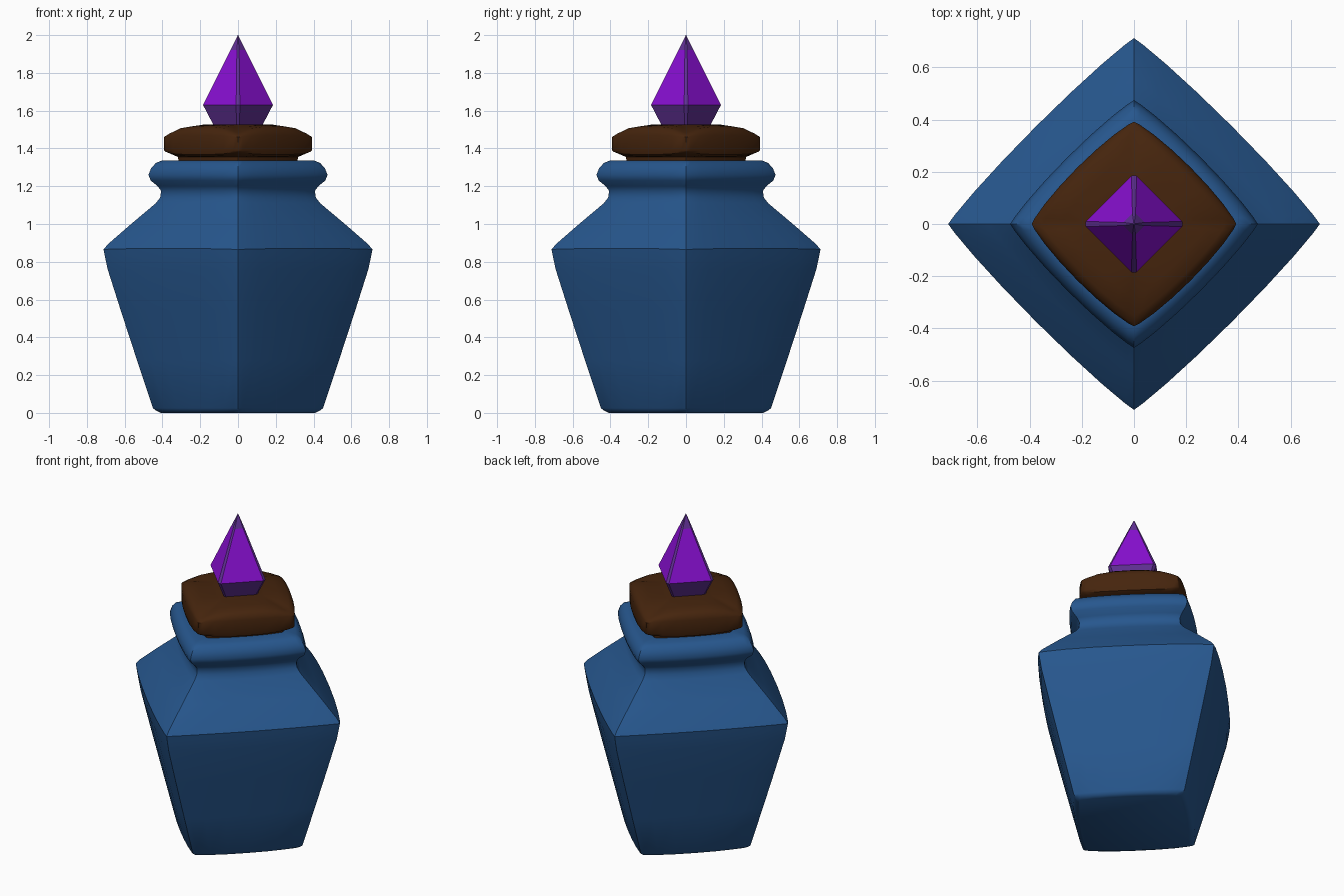
import bpy, bmesh, math

if "Cube" in bpy.data.objects:
    bpy.data.objects.remove(bpy.data.objects["Cube"])


def material(name, rgb):
    m = bpy.data.materials.new(name)
    m.diffuse_color = (*rgb, 1.0)
    m.use_nodes = True
    m.node_tree.nodes["Principled BSDF"].inputs["Base Color"].default_value = m.diffuse_color
    return m


blue = material("blue_glass", (0.02, 0.095, 0.27))
brown = material("brown_cork", (0.06, 0.018, 0.004))
purple = material("bright_purple", (0.25, 0.005, 0.65))
muted = material("muted_purple", (0.12, 0.03, 0.30))


def diamond_ring(r, z, p, drop, n=32):
    """Rounded diamond; corners are shifted down by drop."""
    pts = []
    for i in range(n):
        a = 2 * math.pi * i / n
        c, s = math.cos(a), math.sin(a)
        x = r * math.copysign(abs(c) ** (2 / p), c)
        y = r * math.copysign(abs(s) ** (2 / p), s)
        pts.append((x, y, z - drop * math.cos(2 * a) ** 4))
    return pts


def crystal_ring(r, z, w):
    """Square with a narrow flat along each corner."""
    pts = []
    for k in range(4):
        c, s = round(math.cos(k * math.pi / 2)), round(math.sin(k * math.pi / 2))
        for t in (-w, w):
            pts.append((r * c - t * s, r * s + t * c, z))
    return pts


def loft(name, rings, mats):
    bm = bmesh.new()
    loops = [[bm.verts.new(p) for p in ring] for ring in rings]
    n = len(loops[0])
    for a, b in zip(loops, loops[1:]):
        for i in range(n):
            j = (i + 1) % n
            bm.faces.new((a[i], a[j], b[j], b[i]))
    bm.faces.new(loops[0][::-1])
    bm.faces.new(loops[-1])
    bmesh.ops.recalc_face_normals(bm, faces=bm.faces)
    me = bpy.data.meshes.new(name)
    bm.to_mesh(me)
    bm.free()
    ob = bpy.data.objects.new(name, me)
    bpy.context.collection.objects.link(ob)
    for m in mats:
        me.materials.append(m)
    return ob


def smooth(ob, degrees):
    bpy.ops.object.select_all(action='DESELECT')
    ob.select_set(True)
    bpy.context.view_layer.objects.active = ob
    bpy.ops.object.shade_smooth_by_angle(angle=math.radians(degrees))


# Bottle: radius to corner, height, roundness, corner drop
body = [(0.41, 0.0, 1.10, 0), (0.435, 0.008, 1.10, -0.005), (0.45, 0.025, 1.09, 0),
        (0.535, 0.28, 1.08, 0), (0.62, 0.54, 1.08, 0), (0.69, 0.76, 1.08, 0),
        (0.705, 0.83, 1.08, 0), (0.712, 0.87, 1.08, 0.005), (0.69, 0.892, 1.08, 0),
        (0.56, 1.005, 1.09, 0), (0.435, 1.11, 1.11, 0), (0.412, 1.14, 1.12, 0),
        (0.407, 1.175, 1.12, 0), (0.425, 1.2, 1.12, 0), (0.462, 1.23, 1.12, 0),
        (0.474, 1.26, 1.12, 0), (0.46, 1.295, 1.12, 0), (0.435, 1.323, 1.12, 0),
        (0.40, 1.337, 1.12, 0), (0.30, 1.337, 1.12, 0)]
smooth(loft("bottle", [diamond_ring(*s) for s in body], [blue]), 40)

# Cork stopper with a narrower plug below
cork = [(0.31, 1.30, 1.15, 0), (0.318, 1.355, 1.15, 0), (0.36, 1.358, 1.17, -0.015),
        (0.385, 1.368, 1.17, -0.015), (0.392, 1.39, 1.17, 0), (0.392, 1.47, 1.17, 0.01),
        (0.38, 1.498, 1.17, 0.03), (0.35, 1.515, 1.17, 0.034), (0.28, 1.522, 1.17, 0.02),
        (0.18, 1.527, 1.15, 0)]
smooth(loft("cork", [diamond_ring(*s) for s in cork], [brown]), 45)

# Crystal finial: muted base, tip and corner edges, bright main faces
gem = [(0.125, 1.515, 0.008), (0.185, 1.63, 0.010), (0.04, 1.92, 0.006), (0.001, 2.0, 0.0005)]
crystal = loft("crystal", [crystal_ring(*s) for s in gem], [purple, muted])
for f in crystal.data.polygons:
    corner = max(abs(f.normal.x), abs(f.normal.y)) > 0.8
    if f.center.z < 1.62 or f.center.z > 1.92 or corner:
        f.material_index = 1
